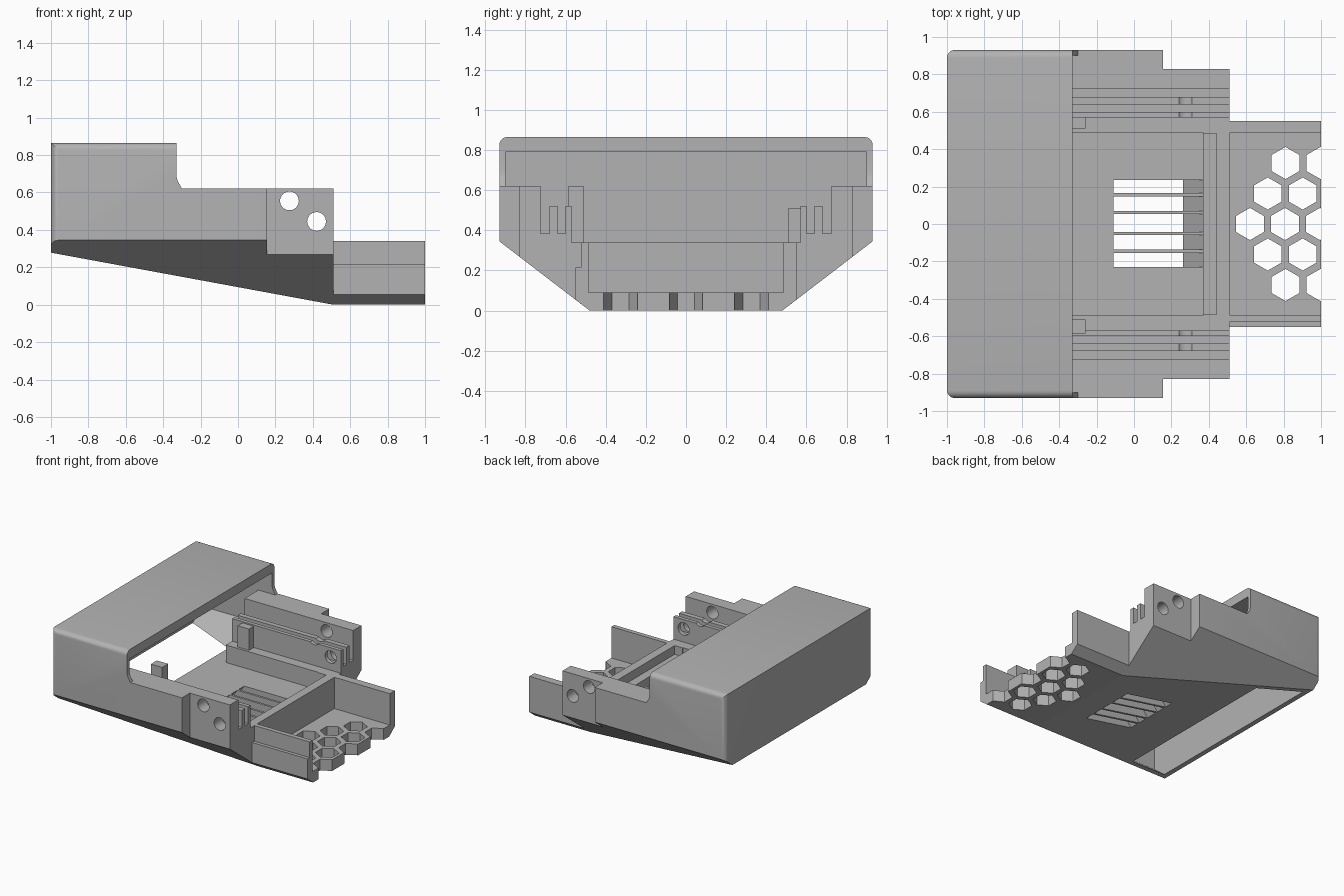
import bpy, bmesh, math
from mathutils import Vector

cube = bpy.data.objects.get("Cube")
if cube:
    bpy.data.objects.remove(cube, do_unlink=True)

grey = bpy.data.materials.new("plain grey")
grey.use_nodes = True
grey.diffuse_color = (0.45, 0.45, 0.45, 1)
grey.node_tree.nodes["Principled BSDF"].inputs["Base Color"].default_value = grey.diffuse_color


def prism(name, axis, profile, lo, hi):
    """Extrude a 2D profile along an axis: x takes (y, z), y takes (x, z), z takes (x, y)."""
    def place(p, d):
        a, b = p
        return {"x": (d, a, b), "y": (a, d, b), "z": (a, b, d)}[axis]
    bm = bmesh.new()
    base = bm.faces.new([bm.verts.new(place(p, lo)) for p in profile])
    top = bmesh.ops.extrude_face_region(bm, geom=[base])["geom"]
    shift = Vector(place((0, 0), hi - lo))
    bmesh.ops.translate(bm, vec=shift, verts=[g for g in top if isinstance(g, bmesh.types.BMVert)])
    bmesh.ops.recalc_face_normals(bm, faces=bm.faces)
    mesh = bpy.data.meshes.new(name)
    bm.to_mesh(mesh)
    bm.free()
    mesh.materials.append(grey)
    obj = bpy.data.objects.new(name, mesh)
    bpy.context.collection.objects.link(obj)
    return obj


def box(name, x0, x1, y0, y1, z0, z1):
    return prism(name, "z", [(x0, y0), (x1, y0), (x1, y1), (x0, y1)], z0, z1)


def ngon(cx, cy, r, n, turn=0):
    return [(cx + r * math.cos(turn + math.tau * i / n),
             cy + r * math.sin(turn + math.tau * i / n)) for i in range(n)]


def mirrored(half):
    """Close a right-hand half profile with its reflection."""
    return half + [(-y, z) for y, z in reversed(half)]


def cut(target, cutter):
    mod = target.modifiers.new("cut", "BOOLEAN")
    mod.operation = "DIFFERENCE"
    mod.solver = "EXACT"
    mod.object = cutter
    bpy.context.view_layer.objects.active = target
    bpy.ops.object.modifier_apply(modifier=mod.name)
    bpy.data.objects.remove(cutter, do_unlink=True)


# Outer housing with chamfered underside
housing = prism("housing", "x", mirrored([(0.48, 0), (0.93, 0.345), (0.93, 0.865)]), -1, 0.51)

# Round the upper side edges and the rear upright corners
bm = bmesh.new()
bm.from_mesh(housing.data)
rounded = []
for e in bm.edges:
    a, b = (v.co for v in e.verts)
    side = abs(a.y) > 0.9 and abs(a.y - b.y) < 0.01
    if side and ((a.z > 0.8 and b.z > 0.8) or (a.x < -0.9 and b.x < -0.9)):
        rounded.append(e)
bmesh.ops.bevel(bm, geom=rounded, offset=0.04, segments=5, profile=0.5, affect="EDGES")
bm.to_mesh(housing.data)
bm.free()

# Sloping underside
cut(housing, prism("slope_cutter", "y", [(-1.2, 0.315), (0.51, 0), (0.6, -0.1), (-1.2, -0.1)], -1.2, 1.2))

# Lower front deck, with a small curved gusset below the hood
cut(housing, prism("deck_cutter", "y",
                   [(-0.33, 1), (-0.33, 0.69), (-0.322, 0.66), (-0.3, 0.622), (0.7, 0.622), (0.7, 1)], -1.2, 1.2))

# Narrower end of the side walls
for s in (-1, 1):
    y0, y1 = sorted((s * 0.83, s * 1.2))
    cut(housing, box("end_cutter", 0.155, 0.7, y0, y1, -0.1, 1))

# Hollow hood, open to the underside at the rear
cut(housing, box("hood_mouth_cutter", -0.95, -0.29, -0.9, 0.9, 0.622, 0.79))
cut(housing, prism("hood_cutter", "x", mirrored([(0.7, 0.2), (0.9, 0.36), (0.9, 0.7)]), -0.95, -0.45))

# Long channel with the guide slots and ridges in both walls
rails = [(0.57, 0.34), (0.57, 0.52), (0.6, 0.52), (0.6, 0.385), (0.64, 0.385), (0.64, 0.52),
         (0.68, 0.52), (0.68, 0.385), (0.725, 0.385), (0.725, 0.7)]
cut(housing, prism("rail_cutter", "x", mirrored(rails), -0.47, 0.7))

# Flat floor pocket and the step in front of it
cut(housing, box("pocket_cutter", -0.6, 0.37, -0.49, 0.49, 0.2, 0.5))
cut(housing, box("step_cutter", 0.3, 0.44, -0.485, 0.485, 0.27, 0.5))

# Slanted vents through the floor
for y0, y1 in ((0.165, 0.235), (0.07, 0.147), (-0.042, 0.053), (-0.137, -0.06), (-0.23, -0.155)):
    cut(housing, prism("vent_cutter", "y", [(-0.103, 0.21), (0.37, 0.21), (0.37, 0.2),
                                            (0.196, -0.05), (-0.284, -0.05)], y0, y1))

# Cross holes through both walls
for x, z in ((0.275, 0.555), (0.42, 0.445)):
    cut(housing, prism("hole_cutter", "y", ngon(x, z, 0.05, 32), -1.2, 1.2))

# Stop blocks where the hood meets the channel
box("right_stop_block", -0.36, -0.26, -0.585, -0.51, 0.3, 0.622)
box("left_stop_block", -0.36, -0.26, 0.51, 0.585, 0.3, 0.51)

# Front tray with an open end and a rebated right wall
tray = prism("tray", "x", [(-0.48, 0), (0.48, 0), (0.55, 0.054), (0.55, 0.34), (0.487, 0.34), (0.487, 0.09),
                           (-0.487, 0.09), (-0.487, 0.34), (-0.523, 0.34), (-0.523, 0.215),
                           (-0.55, 0.215), (-0.55, 0.054)], 0.51, 1)

# Honeycomb openings in the tray floor
step_x, step_y = 0.187, 0.163
for row in range(-2, 3):
    first = {0: 0.62, 1: 0.715, 2: 0.81}[abs(row)]
    for col in range(3):
        x = first + col * step_x
        if x < 1.05:
            cut(tray, prism("hex_cutter", "z", ngon(x, row * step_y, 0.086, 6, math.pi / 6), -0.1, 0.2))

# Sharp edges stay sharp, curved ones are smooth
for obj in (housing, tray):
    bpy.ops.object.select_all(action="DESELECT")
    obj.select_set(True)
    bpy.context.view_layer.objects.active = obj
    bpy.ops.object.shade_smooth_by_angle(angle=math.radians(25))
